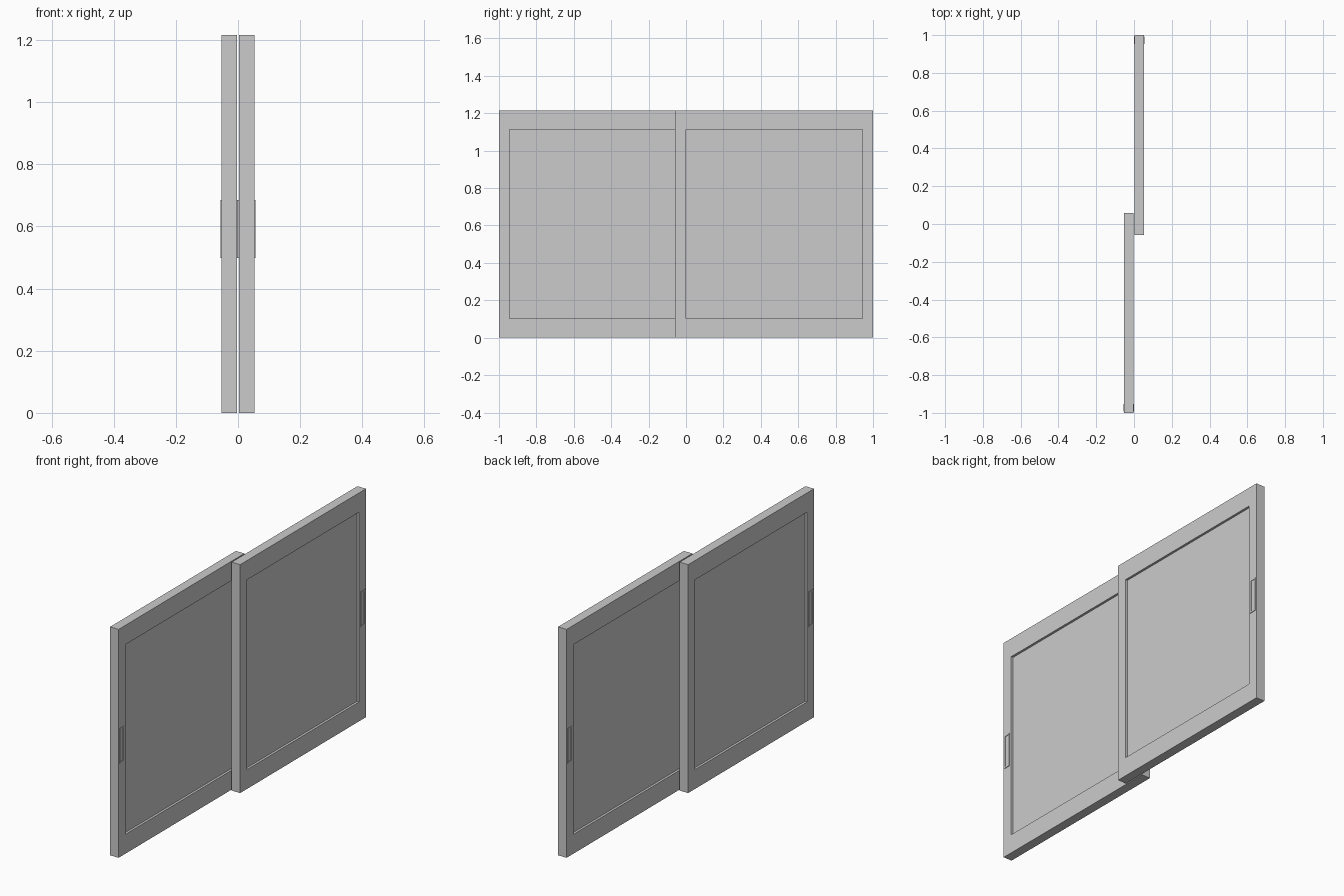
import bpy
import bmesh

if "Cube" in bpy.data.objects:
    bpy.data.objects.remove(bpy.data.objects["Cube"])

# Shared proportions of both sliding panels
WIDTH, HEIGHT, THICK = 1.058, 1.216, 0.0505
STILE, RAIL, RECESS = 0.057, 0.103, 0.0125
LIP = 0.003                        # how far the pull rims stand proud
PANEL_X = LIP + THICK / 2

grey = bpy.data.materials.new("light_grey")
grey.use_nodes = True
colour = (0.6, 0.6, 0.6, 1)
grey.diffuse_color = colour
grey.node_tree.nodes["Principled BSDF"].inputs["Base Color"].default_value = colour


def rect_loop(bm, x, y, z, w, h):
    """Four corners of an upright rectangle facing along x."""
    return [bm.verts.new((x, y + sy * w / 2, z + sz * h / 2))
            for sy, sz in ((-1, -1), (1, -1), (1, 1), (-1, 1))]


def ring(name, x, y, z, w, h, side, top, depth):
    """Rectangular frame of given depth with an open middle."""
    bm = bmesh.new()
    loops = []
    for sx, inset in ((-1, 0), (1, 0), (1, 1), (-1, 1)):
        loops.append(rect_loop(bm, x + sx * depth / 2, y, z,
                               w - 2 * side * inset, h - 2 * top * inset))
    for a, b in zip(loops, loops[1:] + loops[:1]):
        for i in range(4):
            j = (i + 1) % 4
            bm.faces.new((a[i], a[j], b[j], b[i]))
    finish(name, bm)


def box(name, x, y, z, depth, w, h):
    bm = bmesh.new()
    bmesh.ops.create_cube(bm, size=1)
    bmesh.ops.scale(bm, vec=(depth, w, h), verts=bm.verts)
    bmesh.ops.translate(bm, vec=(x, y, z), verts=bm.verts)
    finish(name, bm)


def finish(name, bm):
    bmesh.ops.recalc_face_normals(bm, faces=bm.faces)
    mesh = bpy.data.meshes.new(name)
    bm.to_mesh(mesh)
    bm.free()
    mesh.materials.append(grey)
    bpy.context.collection.objects.link(bpy.data.objects.new(name, mesh))


# Two overlapping panels, each the other turned half a circle
for label, s in (("front", -1), ("back", 1)):
    x, y, z = s * PANEL_X, s * (1 - WIDTH / 2), HEIGHT / 2
    ring(label + "_panel_frame", x, y, z, WIDTH, HEIGHT, STILE, RAIL, THICK)
    box(label + "_panel_pane", x, y, z, THICK - 2 * RECESS,
        WIDTH - 2 * STILE, HEIGHT - 2 * RAIL)
    # Finger pull rims on both faces of the outer stile
    for face, d in (("left", 1), ("right", -1)):
        ring(f"{label}_panel_{face}_pull", x + d * (THICK + LIP) / 2,
             s * 0.973, 0.592, 0.038, 0.186, 0.007, 0.007, LIP)
